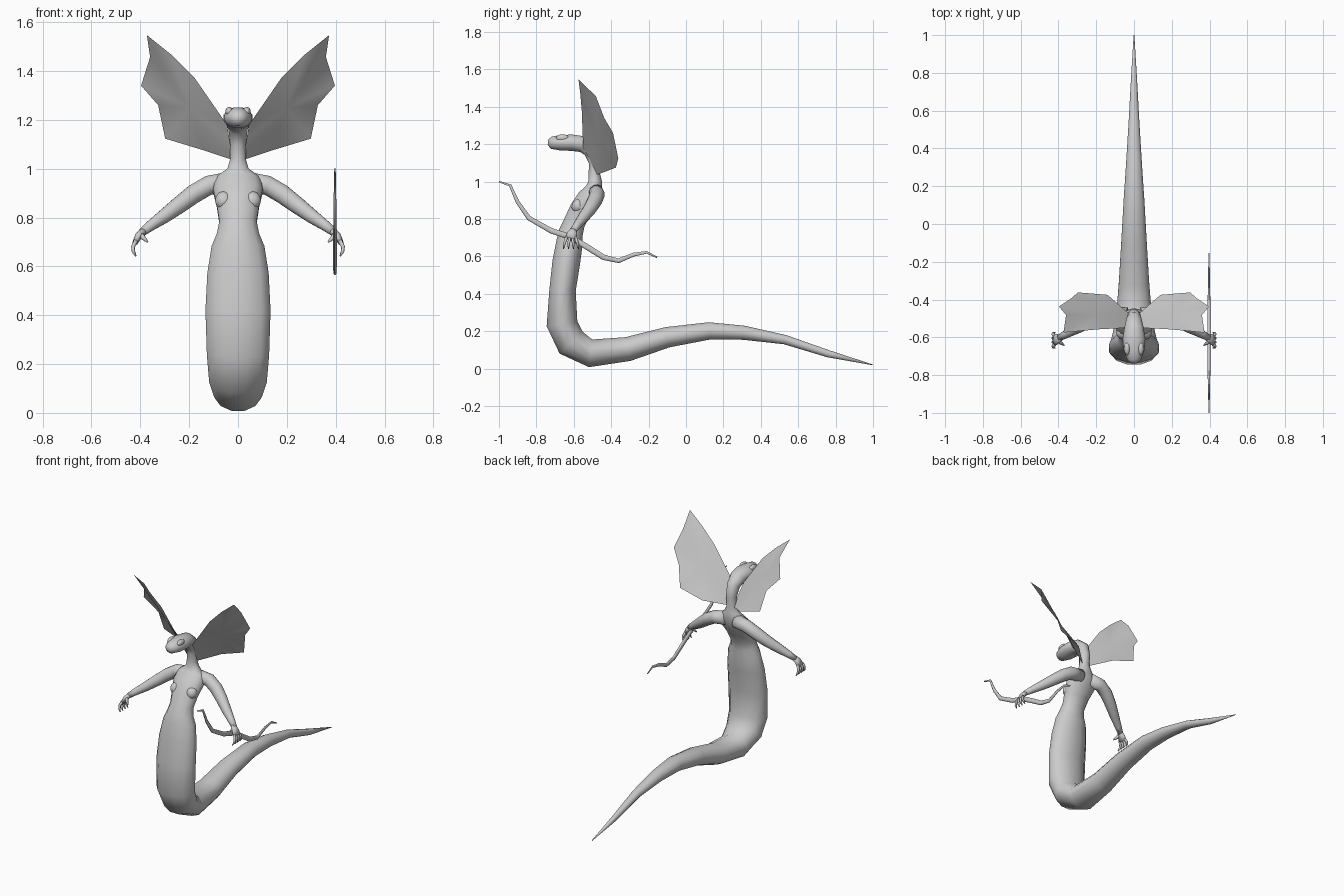
import bpy
import bmesh
import math
from mathutils import Vector, Matrix

default_cube = bpy.data.objects.get("Cube")
if default_cube:
    bpy.data.objects.remove(default_cube, do_unlink=True)

stone = bpy.data.materials.new("plain grey")
stone.use_nodes = True
GREY = (0.6, 0.6, 0.6, 1)
stone.diffuse_color = GREY
stone.node_tree.nodes["Principled BSDF"].inputs["Base Color"].default_value = GREY


def finish(name, bm, mirrored=False):
    """Turn a bmesh into a smooth grey object, optionally mirrored across x."""
    mesh = bpy.data.meshes.new(name)
    for face in bm.faces:
        face.smooth = True
    bm.to_mesh(mesh)
    bm.free()
    mesh.materials.append(stone)
    obj = bpy.data.objects.new(name, mesh)
    bpy.context.collection.objects.link(obj)
    if mirrored:
        modifier = obj.modifiers.new("mirror", "MIRROR")
        modifier.use_mirror_merge = False
    return obj


def tube(bm, rings, sides, reference):
    """Sweep oval rings (x, y, z, radius along reference, other radius)."""
    centres = [Vector(ring[:3]) for ring in rings]
    loops = []
    for i, ring in enumerate(rings):
        before = centres[max(i - 1, 0)]
        after = centres[min(i + 1, len(rings) - 1)]
        tangent = (after - before).normalized()
        across = Vector(reference)
        across = (across - tangent * across.dot(tangent)).normalized()
        normal = tangent.cross(across)
        loop = []
        for k in range(sides):
            angle = math.tau * (k + 0.5) / sides
            offset = across * math.cos(angle) * ring[3] + normal * math.sin(angle) * ring[-1]
            loop.append(bm.verts.new(centres[i] + offset))
        loops.append(loop)
    for lower, upper in zip(loops, loops[1:]):
        for k in range(sides):
            n = (k + 1) % sides
            bm.faces.new((lower[k], lower[n], upper[n], upper[k]))
    bm.faces.new(list(reversed(loops[0])))
    bm.faces.new(loops[-1])
    bmesh.ops.recalc_face_normals(bm, faces=bm.faces[:])


def ellipsoid(name, centre, size, tilt=0):
    bm = bmesh.new()
    matrix = (Matrix.Translation(centre) @ Matrix.Rotation(tilt, 4, "X")
              @ Matrix.Diagonal((*size, 1)))
    bmesh.ops.create_uvsphere(bm, u_segments=16, v_segments=10, radius=1, matrix=matrix)
    return finish(name, bm, mirrored=True)


# Tail, trunk, neck and head: y, z, half width, half thickness
body_rings = [
    (1, .02, .002, .002), (.76, .08, .017, .02), (.53, .155, .03, .026),
    (.31, .192, .044, .039), (.125, .202, .057, .048), (-.1, .168, .07, .057),
    (-.31, .105, .083, .067), (-.51, .082, .1, .077), (-.615, .14, .122, .088),
    (-.663, .24, .132, .086), (-.66, .42, .138, .073), (-.64, .57, .13, .077),
    (-.622, .68, .112, .073), (-.615, .73, .09, .067), (-.597, .78, .079, .06),
    (-.565, .85, .09, .06), (-.525, .91, .105, .06), (-.493, .96, .096, .046),
    (-.485, 1, .045, .038), (-.49, 1.04, .033, .032), (-.485, 1.1, .034, .035),
    (-.505, 1.165, .04, .044), (-.55, 1.2, .052, .046), (-.61, 1.208, .062, .045),
    (-.67, 1.208, .057, .043), (-.72, 1.208, .037, .034), (-.738, 1.21, .016, .015),
]
bm = bmesh.new()
tube(bm, [(0, *ring) for ring in body_rings], 12, (1, 0, 0))
finish("serpent_body", bm)

# Bust and brow ridges
ellipsoid("bust", (.058, -.577, .87), (.036, .034, .038), -.4)
ellipsoid("brow_ridges", (.036, -.66, 1.233), (.016, .035, .02))

# Arms
bm = bmesh.new()
tube(bm, [
    (.04, -.485, .943, .045), (.12, -.475, .932, .041), (.18, -.488, .897, .04),
    (.24, -.515, .852, .036), (.3, -.55, .807, .03), (.36, -.583, .765, .022),
    (.395, -.603, .738, .017),
], 12, (0, 1, 0))
finish("arms", bm, mirrored=True)

# Hands: palm, four curled fingers and a thumb
bm = bmesh.new()
tube(bm, [(.385, -.6, .746, .016, .016), (.408, -.609, .724, .028, .015),
          (.422, -.615, .695, .032, .011)], 10, (0, 1, 0))
for finger in range(4):
    spread = finger - 1.5
    y = -.615
    tube(bm, [(.418, y + spread * .015, .705, .009), (.43, y + spread * .021, .68, .008),
              (.428, y + spread * .025, .66, .007), (.418, y + spread * .027, .642, .003)],
         6, (0, 1, 0))
tube(bm, [(.4, -.615, .735, .011), (.386, -.632, .715, .009),
          (.37, -.642, .7, .004)], 6, (0, 1, 0))
finish("hands", bm, mirrored=True)

# Curved snake staff held in the left hand
staff_path = [
    (-1, 1), (-.94, .98), (-.9, .89), (-.84, .805), (-.72, .737), (-.62, .705),
    (-.52, .645), (-.44, .595), (-.36, .577), (-.28, .61), (-.21, .622), (-.155, .595),
]
bm = bmesh.new()
rings = []
for i, (y, z) in enumerate(staff_path):
    thickness = .004 + .013 * math.sin(math.pi * i / (len(staff_path) - 1))
    rings.append((.397, y, z, thickness * .5, thickness))
tube(bm, rings, 8, (1, 0, 0))
finish("snake_staff", bm)

# Wings: thin membranes fanned out from the back of the neck
wing_outline = [
    (.02, -.48, 1.035), (.14, -.375, 1.075), (.298, -.362, 1.123),
    (.327, -.39, 1.26), (.397, -.437, 1.34), (.36, -.482, 1.457),
    (.373, -.575, 1.547), (.273, -.565, 1.467), (.18, -.557, 1.375),
    (.045, -.55, 1.18),
]
bm = bmesh.new()
hub = bm.verts.new((.035, -.515, 1.12))
middle = bm.verts.new((.2, -.475, 1.25))
rim = [bm.verts.new(point) for point in wing_outline]
for a, b in zip(rim, rim[1:]):
    bm.faces.new((middle, a, b))
bm.faces.new((middle, rim[-1], hub))
bm.faces.new((middle, hub, rim[0]))
bmesh.ops.recalc_face_normals(bm, faces=bm.faces[:])
if sum(face.normal.y for face in bm.faces) < 0:
    bmesh.ops.reverse_faces(bm, faces=bm.faces[:])
finish("wings", bm, mirrored=True)
